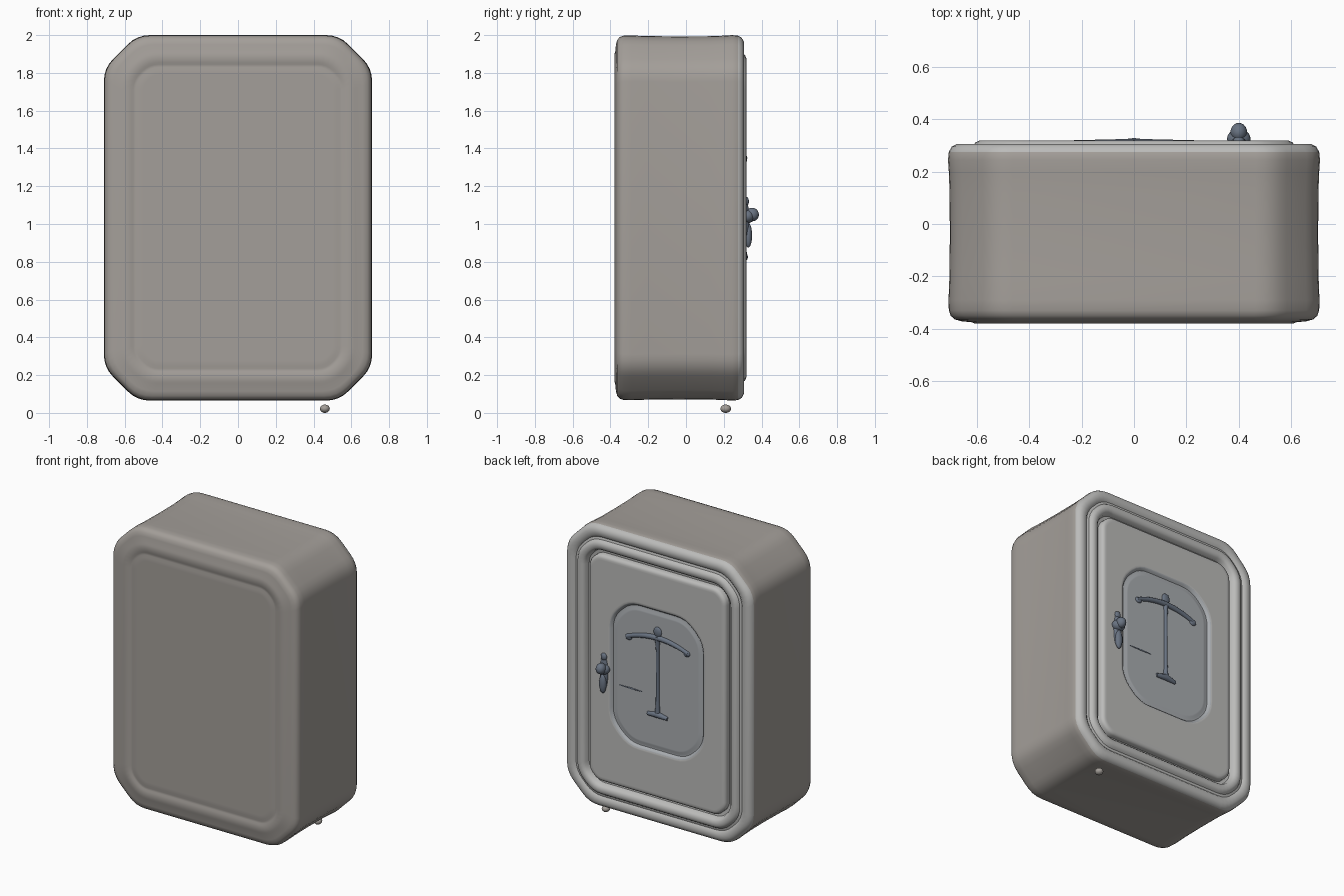
import bpy, bmesh, math
from mathutils import Vector

if "Cube" in bpy.data.objects:
    bpy.data.objects.remove(bpy.data.objects["Cube"])


def material(name, rgb):
    m = bpy.data.materials.new(name)
    m.diffuse_color = (*rgb, 1)
    m.use_nodes = True
    m.node_tree.nodes["Principled BSDF"].inputs["Base Color"].default_value = m.diffuse_color
    return m


BODY = material("warm_grey", (0.37, 0.345, 0.32))
FRAME = material("light_grey", (0.50, 0.50, 0.49))
PANEL = material("cool_grey", (0.40, 0.42, 0.44))
METAL = material("dark_blue_grey", (0.14, 0.17, 0.22))


def finish(obj, angle=40):
    bpy.ops.object.select_all(action='DESELECT')
    obj.select_set(True)
    bpy.context.view_layer.objects.active = obj
    bpy.ops.object.shade_smooth_by_angle(angle=math.radians(angle))
    return obj


def outline(hw, z0, z1, c, y, soft=0.07, steps=4):
    """Rectangle with cut corners, each bend softened by a small curve."""
    pts = [Vector(p) for p in (
        (hw, z0 + c), (hw, z1 - c), (hw - c, z1), (c - hw, z1),
        (-hw, z1 - c), (-hw, z0 + c), (c - hw, z0), (hw - c, z0))]
    ring = []
    for i, p in enumerate(pts):
        a, b = pts[i - 1] - p, pts[(i + 1) % 8] - p
        t = min(soft, 0.42 * a.length, 0.42 * b.length)
        a, b = p + a.normalized() * t, p + b.normalized() * t
        for k in range(steps + 1):
            s = k / steps
            q = a * (1 - s) ** 2 + p * 2 * s * (1 - s) + b * s * s
            ring.append((q.x, y, q.y))
    return ring


def inset_ring(d, y):
    """Cabinet outline moved inward by d."""
    return outline(0.71 - d, 0.065 + d, 2.0 - d, 0.175 - d * (2 - math.sqrt(2)), y)


def loft(name, rings, first, second, switch):
    """Skin the rings; from ring number `switch` on, use the second material."""
    bm = bmesh.new()
    loops = [[bm.verts.new(p) for p in r] for r in rings]
    n = len(loops[0])
    for j, (a, b) in enumerate(zip(loops, loops[1:])):
        for i in range(n):
            f = bm.faces.new((a[i], a[(i + 1) % n], b[(i + 1) % n], b[i]))
            f.material_index = int(j >= switch)
    bm.faces.new(loops[0])
    bm.faces.new(loops[-1]).material_index = 1
    bmesh.ops.recalc_face_normals(bm, faces=bm.faces)
    me = bpy.data.meshes.new(name)
    bm.to_mesh(me)
    bm.free()
    me.materials.append(first)
    me.materials.append(second)
    obj = bpy.data.objects.new(name, me)
    bpy.context.collection.objects.link(obj)
    return finish(obj)


def blob(name, loc, size, mat=METAL):
    bpy.ops.mesh.primitive_uv_sphere_add(segments=20, ring_count=12, location=loc)
    obj = bpy.context.object
    obj.name = name
    obj.scale = size
    obj.data.materials.append(mat)
    return finish(obj, 180)


def tube(name, pts, radius):
    """Rounded rod; each point is x, y, z, thickness factor."""
    cu = bpy.data.curves.new(name, 'CURVE')
    cu.dimensions = '3D'
    cu.bevel_depth = radius
    cu.bevel_resolution = 3
    cu.use_fill_caps = True
    cu.materials.append(METAL)
    sp = cu.splines.new('POLY')
    sp.points.add(len(pts) - 1)
    for p, (x, y, z, r) in zip(sp.points, pts):
        p.co = (x, y, z, 1)
        p.radius = r
    obj = bpy.data.objects.new(name, cu)
    bpy.context.collection.objects.link(obj)
    return obj


# Cabinet shell: slightly waisted sides, plain front, raised frame at the back
shell = [(0.21, -0.377), (0.185, -0.377), (0.17, -0.374), (0.155, -0.374),
         (0.145, -0.379), (0.10, -0.379), (0.09, -0.375), (0.05, -0.371),
         (0.025, -0.364), (0.01, -0.35), (0.003, -0.33), (0.002, -0.29),
         (0.005, -0.21), (0.007, -0.05), (0.006, 0.12), (0.003, 0.2), (0, 0.245),
         (0.003, 0.275), (0.014, 0.295), (0.035, 0.306), (0.065, 0.305),
         (0.08, 0.292), (0.095, 0.296), (0.105, 0.312), (0.122, 0.319),
         (0.145, 0.317), (0.16, 0.304), (0.168, 0.275), (0.2, 0.27)]
loft("cabinet_shell", [inset_ring(d, y) for d, y in shell], BODY, FRAME, 17)

# Door leaf with a sunken panel
door = [inset_ring(d, y) for d, y in
        ((0.19, 0.26), (0.19, 0.298), (0.198, 0.311), (0.212, 0.316), (0.225, 0.316))]
for d, y in ((-0.012, 0.316), (0, 0.316), (0.008, 0.311), (0.018, 0.299),
             (0.03, 0.299), (0.045, 0.305), (0.055, 0.305)):
    door.append(outline(0.36 - d, 0.56 + d, 1.55 - d, 0.14 - d * 0.586, y, 0.1))
loft("door", door, FRAME, PANEL, 6)

# Relief on the panel: post, drooping beam, finial and stepped foot
Y = 0.306
tube("relief_post", [(0, Y, 0.82, 1.3), (0, Y, 0.92, 0.9), (0, Y, 1.25, 0.8), (0, Y, 1.36, 1.3)], 0.014)
tube("relief_beam", [(x, Y, 1.35 - 0.9 * x * x, 1.2 - 1.5 * abs(x))
                     for x in [i * 0.02875 - 0.23 for i in range(17)]], 0.016)
for s in (-1, 1):
    blob("relief_beam_end", (s * 0.22, Y, 1.30), (0.025, 0.012, 0.02))
blob("relief_finial", (0, Y, 1.39), (0.03, 0.014, 0.035))
tube("relief_foot", [(-0.075, Y, 0.815, 0.8), (0, Y, 0.825, 1.4), (0.075, Y, 0.815, 0.8)], 0.016)
tube("relief_ledge", [(0.12, 0.303, 0.95, 0.6), (0.2, 0.303, 0.95, 1), (0.29, 0.303, 0.95, 0.6)], 0.006)

# Door handle: back plate, knob and hanging lever
HX = 0.40
blob("handle_plate", (HX, 0.315, 1.01), (0.03, 0.02, 0.12))
blob("handle_stem", (HX, 0.325, 1.04), (0.045, 0.038, 0.036))
blob("handle_knob", (HX, 0.35, 1.05), (0.032, 0.036, 0.036))
blob("handle_lever", (HX, 0.33, 0.94), (0.025, 0.02, 0.065))
blob("handle_top", (HX, 0.318, 1.12), (0.022, 0.015, 0.025))

# Small loose pebble below the cabinet
blob("pebble", (0.46, 0.21, 0.022), (0.026, 0.028, 0.022), BODY)
